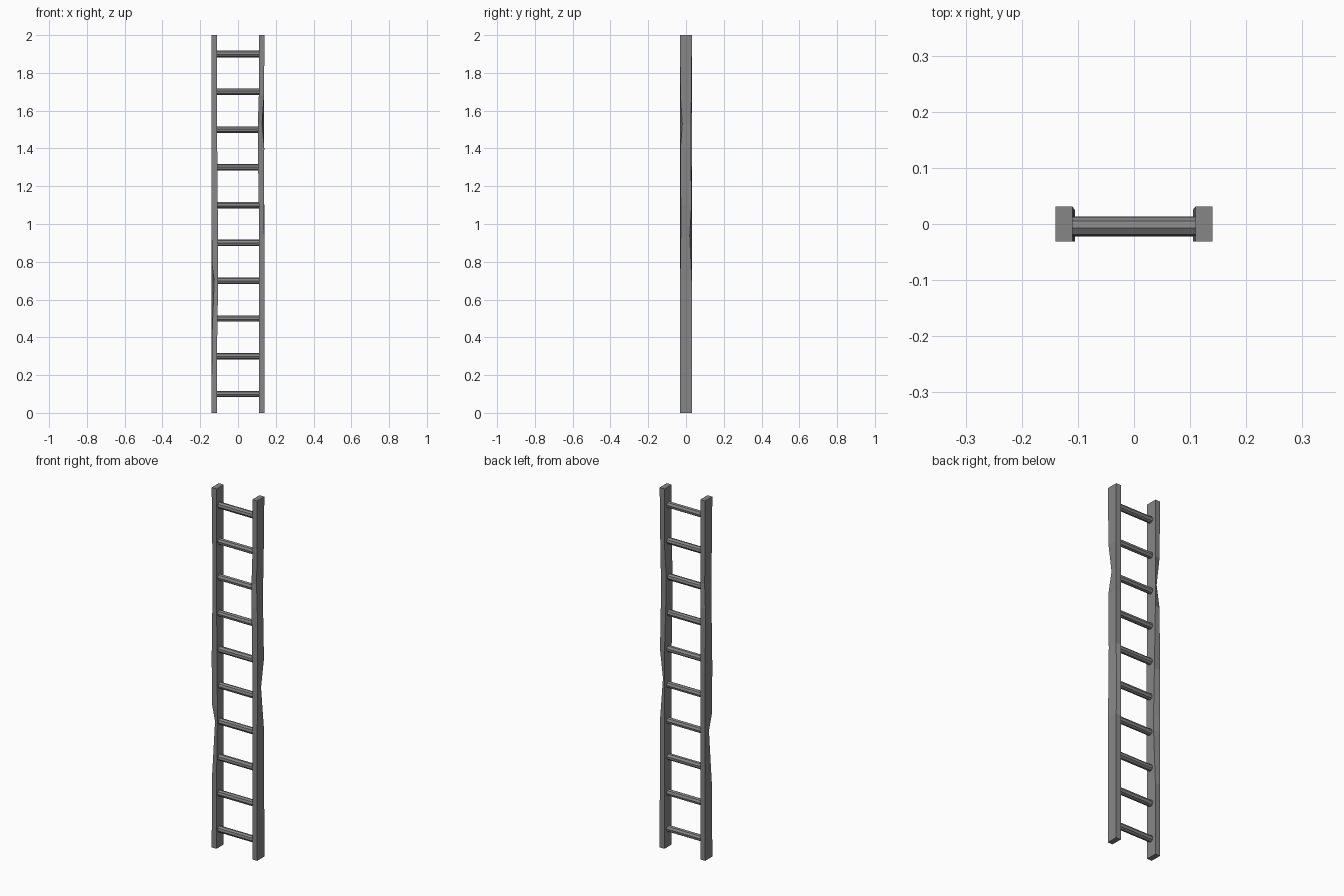
import bpy, bmesh, math, random
from mathutils import Matrix, Vector

random.seed(4)
cube = bpy.data.objects.get("Cube")
if cube:
    bpy.data.objects.remove(cube, do_unlink=True)

grey = bpy.data.materials.new("weathered grey")
grey.use_nodes = True
colour = (0.24, 0.24, 0.24, 1)
grey.diffuse_color = colour
grey.node_tree.nodes["Principled BSDF"].inputs["Base Color"].default_value = colour


def finish(bm, name):
    bmesh.ops.recalc_face_normals(bm, faces=bm.faces)
    mesh = bpy.data.meshes.new(name)
    bm.to_mesh(mesh)
    bm.free()
    mesh.materials.append(grey)
    obj = bpy.data.objects.new(name, mesh)
    bpy.context.collection.objects.link(obj)
    return obj


def rail(name, side, dents):
    """Square post; dents = {z: {(outer, back): (inward x, inward y)}}."""
    bm = bmesh.new()
    corners = [(1, -1), (1, 1), (-1, 1), (-1, -1)]
    rings = []
    for z in sorted({0, 2, *dents}):
        ring = []
        for out, back in corners:
            dx, dy = dents.get(z, {}).get((out, back), (0, 0))
            x = 0.125 + out * (0.015 - dx)
            y = back * (0.0315 - dy)
            ring.append(bm.verts.new((side * x, y, z)))
        rings.append(ring)
    for low, high in zip(rings, rings[1:]):
        for i in range(4):
            j = (i + 1) % 4
            bm.faces.new((low[i], low[j], high[j], high[i]))
    bm.faces.new(rings[0])
    bm.faces.new(rings[-1])
    return finish(bm, name)


FRONT, BACK = (1, -1), (1, 1)
IN_FRONT, IN_BACK = (-1, -1), (-1, 1)
bulge = (-0.005, 0)

# Side rails with worn outer corners and slightly swollen inner faces
rail("left_rail", 1, {
    0.70: {BACK: (0.001, 0.001)},
    0.94: {BACK: (0.012, 0.012), FRONT: (0.001, 0.004)},
    1.10: {BACK: (0.001, 0.002), FRONT: (0.002, 0.004)},
    1.40: {FRONT: (0.001, 0.002), BACK: (0.004, 0.006),
           IN_FRONT: bulge, IN_BACK: (-0.005, 0.006)},
    1.53: {FRONT: (0.013, 0.012), BACK: (0.003, 0.006),
           IN_FRONT: bulge, IN_BACK: (-0.005, 0.006)},
    1.68: {FRONT: (0.002, 0.002), BACK: (0.002, 0.003)},
})
rail("right_rail", -1, {
    0.40: {FRONT: (0.002, 0.001)},
    0.70: {FRONT: (0.014, 0.010), IN_FRONT: bulge, IN_BACK: (-0.005, 0.008)},
    0.79: {FRONT: (0.002, 0.002), IN_FRONT: bulge, IN_BACK: (-0.005, 0.008)},
    1.05: {IN_FRONT: (-0.003, 0), IN_BACK: (-0.003, 0.004)},
    1.40: {BACK: (0.001, 0.003), FRONT: (0.001, 0.006)},
    1.53: {BACK: (0.012, 0.012), FRONT: (0.001, 0.007)},
    1.68: {BACK: (0.002, 0.002), FRONT: (0.001, 0.004)},
})

# Ten round rungs let into the rails
for i in range(10):
    bm = bmesh.new()
    bmesh.ops.create_cone(bm, cap_ends=True, segments=8, radius1=0.0175,
                          radius2=0.0175, depth=0.236)
    place = (Matrix.Translation(Vector((0, -0.0045, 0.1 + 0.2 * i)))
             @ Matrix.Rotation(random.uniform(0, math.pi / 4), 4, "X")
             @ Matrix.Rotation(math.pi / 2, 4, "Y"))
    bm.transform(place)
    finish(bm, f"rung_{i + 1}")
